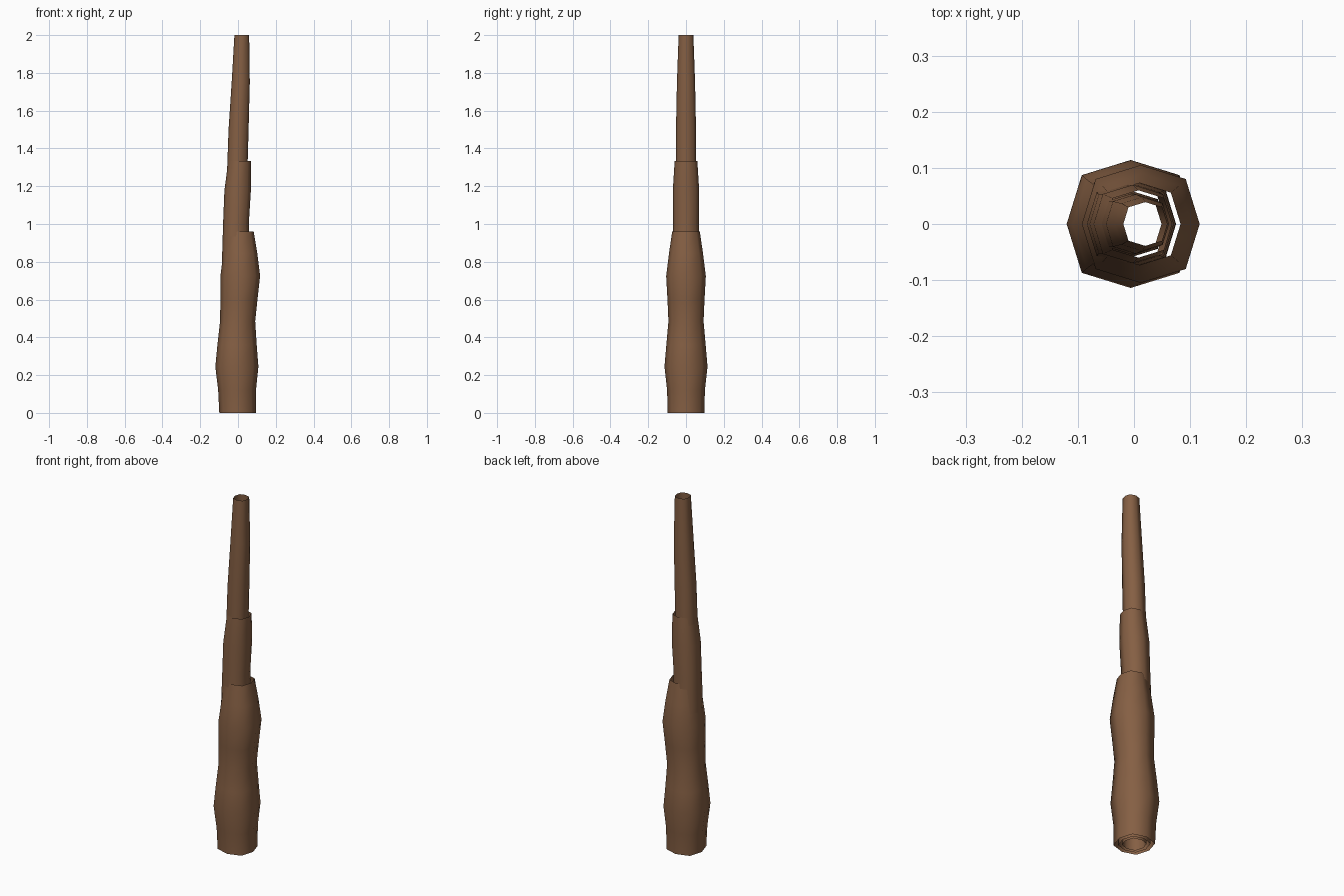
import bpy, bmesh, math

bark = bpy.data.materials.new("bark brown")
bark.diffuse_color = (0.235, 0.115, 0.057, 1)

SIDES = 8

def tube(name, rings):
    """Open eight-sided tube; rings are (z, centre x, radius)."""
    bm = bmesh.new()
    loops = []
    for z, cx, r in rings:
        loop = []
        for i in range(SIDES):
            a = 2 * math.pi * i / SIDES
            k = r * (1.08 if i % 2 else 1.0)   # slightly squared section
            loop.append(bm.verts.new((cx + k * math.cos(a), k * math.sin(a), z)))
        loops.append(loop)
    for lo, hi in zip(loops, loops[1:]):
        for i in range(SIDES):
            j = (i + 1) % SIDES
            bm.faces.new((lo[i], lo[j], hi[j], hi[i]))
    for f in bm.faces:
        f.smooth = True
    me = bpy.data.meshes.new(name)
    bm.to_mesh(me)
    bm.free()
    me.materials.append(bark)
    ob = bpy.data.objects.new(name, me)
    bpy.context.collection.objects.link(ob)
    return ob

# Thick outer layer at the base
tube("lower_trunk", [
    (0, -0.002, 0.097), (0.12, -0.005, 0.100), (0.245, -0.006, 0.114),
    (0.36, -0.005, 0.104), (0.485, -0.002, 0.093), (0.60, 0.005, 0.098),
    (0.725, 0.012, 0.105), (0.845, 0.012, 0.090), (0.96, 0.010, 0.073)])

# Middle layer, running down inside the base
tube("middle_trunk", [
    (0, -0.002, 0.076), (0.25, -0.004, 0.079), (0.5, -0.003, 0.077),
    (0.667, -0.007, 0.078), (0.833, -0.010, 0.074), (1.0, -0.011, 0.068),
    (1.175, -0.002, 0.070), (1.333, 0.008, 0.060)])

# Slim inner layer reaching the top
tube("upper_trunk", [
    (0, -0.002, 0.058), (0.5, -0.003, 0.058), (1.0, -0.006, 0.056),
    (1.25, -0.005, 0.054), (1.5, 0.003, 0.053),
    (1.75, 0.0145, 0.048), (2.0, 0.020, 0.039)])
